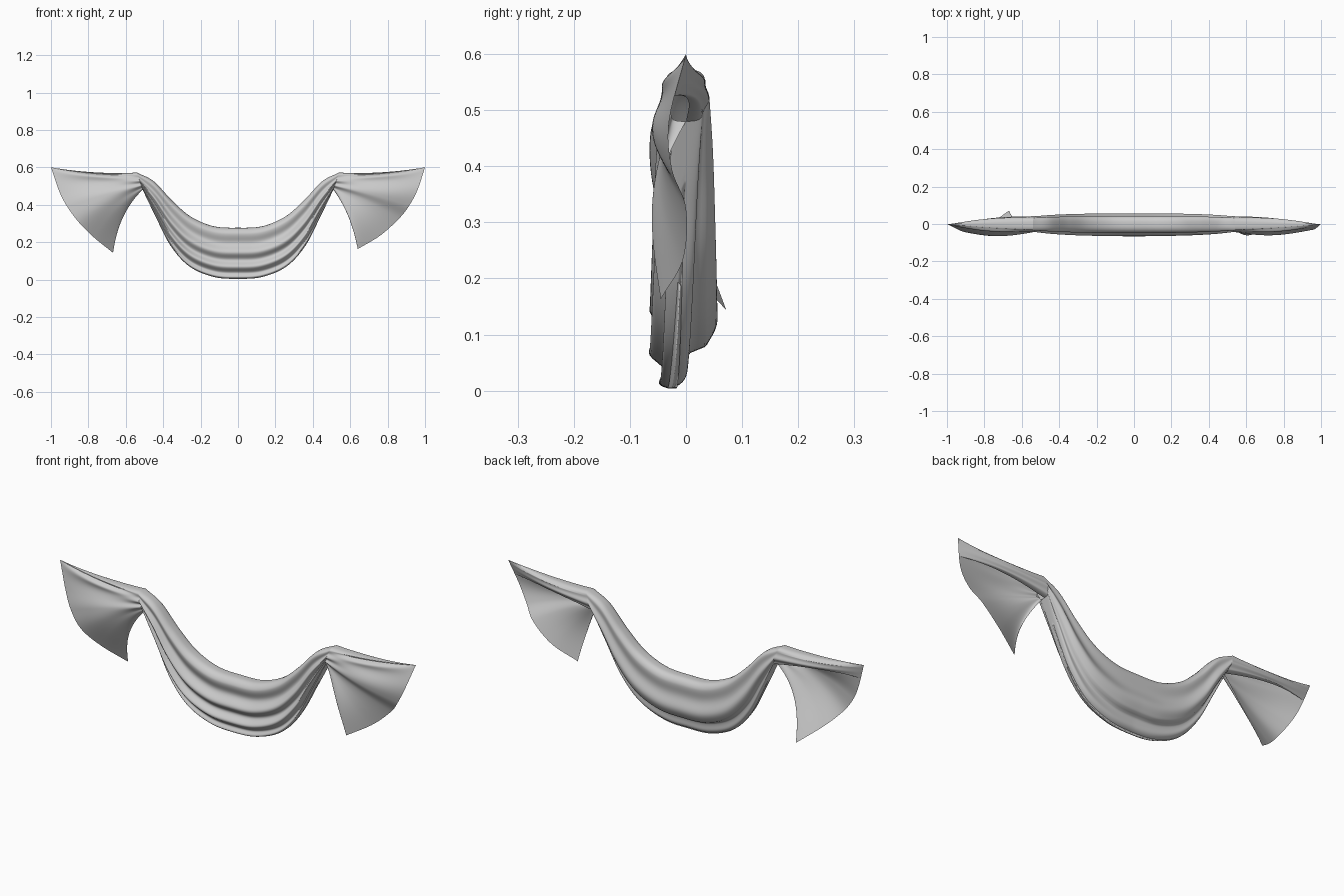
import bpy, bmesh, math
from mathutils import Vector

if "Cube" in bpy.data.objects:
    bpy.data.objects.remove(bpy.data.objects["Cube"])

cloth = bpy.data.materials.new("grey cloth")
cloth.diffuse_color = (0.6, 0.6, 0.6, 1)
cloth.use_nodes = True
cloth.node_tree.nodes["Principled BSDF"].inputs["Base Color"].default_value = cloth.diffuse_color


def spline(pts, t):
    """Smooth curve through the points, t from 0 to 1."""
    p = [Vector(q) for q in pts]
    p = [2 * p[0] - p[1]] + p + [2 * p[-1] - p[-2]]
    n = len(pts) - 1
    i = min(int(t * n), n - 1)
    s = t * n - i
    a, b, c, d = p[i:i + 4]
    return 0.5 * (2 * b + (c - a) * s + (2 * a - 5 * b + 4 * c - d) * s ** 2
                  + (3 * b - a - 3 * c + d) * s ** 3)


def grid_object(name, rows):
    """Skin a list of equal-length point rows."""
    bm = bmesh.new()
    v = [[bm.verts.new(p) for p in r] for r in rows]
    for r0, r1 in zip(v, v[1:]):
        for k in range(len(r0) - 1):
            bm.faces.new((r0[k], r0[k + 1], r1[k + 1], r1[k]))
    bmesh.ops.remove_doubles(bm, verts=bm.verts, dist=0.00002)
    bmesh.ops.recalc_face_normals(bm, faces=bm.faces)
    me = bpy.data.meshes.new(name)
    bm.to_mesh(me)
    bm.free()
    for f in me.polygons:
        f.use_smooth = True
    me.materials.append(cloth)
    ob = bpy.data.objects.new(name, me)
    bpy.context.collection.objects.link(ob)
    return ob


def mirrored(half):
    return [(-x, z) for x, z in reversed(half[1:])] + half


def smooth(x):
    x = max(0, min(1, x))
    return x * x * (3 - 2 * x)


# upper and lower edges of the hanging middle (x, z)
TOP = mirrored([(0, .277), (.13, .285), (.25, .335), (.35, .42), (.45, .525), (.54, .572)])
LOW = mirrored([(0, .004), (.13, .014), (.26, .07), (.36, .18), (.44, .335), (.51, .48)])


def section(u, a):
    """Folded cross-section: a 0..pi runs down the front, pi..2pi up the back."""
    t, b = spline(TOP, u), spline(LOW, u)
    f = (1 - math.cos(a)) / 2
    p = t.lerp(b, f)
    s = math.sin(a)
    e = abs(2 * u - 1)
    depth = 0.051 - 0.012 * e ** 2
    amp = (t - b).length * min(1, abs(s) * 1.6)
    if s >= 0:
        y = -depth * s ** 0.6 - 0.045 * amp * math.cos(6 * math.pi * f ** 1.5)
    else:
        y = depth * abs(s) ** 0.6 + 0.03 * amp * math.cos(4 * math.pi * f ** 1.2)
        # bottom roll sits forward, under the back layer
        y -= 0.025 * smooth((f - 0.72) / 0.06) * (1 - e ** 2)
    return Vector((p.x, y - 0.018 * f ** 3 * (1 - e), p.y))


# middle swag: closed folded tube
M = 144
grid_object("middle_swag", [[section(i / 96, 2 * math.pi * k / M) for k in range(M + 1)]
                            for i in range(97)])


# fanned tails: rays from the gather to the hem
def tail(name, u, hem, side, bow_x, bow_z, bulge):
    rows = []
    for i in range(41):
        w = i / 40
        row = []
        for k in range(-96, 145):
            front = k >= 0
            a = math.pi * k / (144 if front else 96)
            f = (1 - math.cos(a)) / 2
            p = section(u, a)
            h = spline(hem, f ** 3 if front else 0.12 * f)
            q = p.lerp(h, w)
            bow = 2 * w * (1 - w)
            q.x += side * bow * bow_x * f ** 3
            q.z += bow * (bow_z * f ** 3 - 0.025 * (1 - f))
            wave = math.sin(math.pi * w)
            rise = min(1, f * 5)
            if front:
                roll = 0.012 * math.cos(6 * math.pi * f) * (1 - f)
                q.y -= wave * rise * (0.012 + roll + bulge * smooth(f * 1.4 - 0.4))
            else:
                q.y += wave * rise * 0.014
            row.append(q)
        rows.append(row)
    grid_object(name, rows)


tail("right_tail", 1.0, [(1, 0, .6), (.96, -.03, .48), (.915, -.025, .395), (.86, .0, .325),
                         (.76, -.005, .235), (.64, -.045, .163)], 1, .03, .03, .02)
tail("left_tail", 0.0, [(-1, 0, .6), (-.955, -.022, .47), (-.91, -.042, .385),
                        (-.85, -.045, .305), (-.77, -.0, .225), (-.668, .072, .143)],
     -1, .05, .045, .015)
